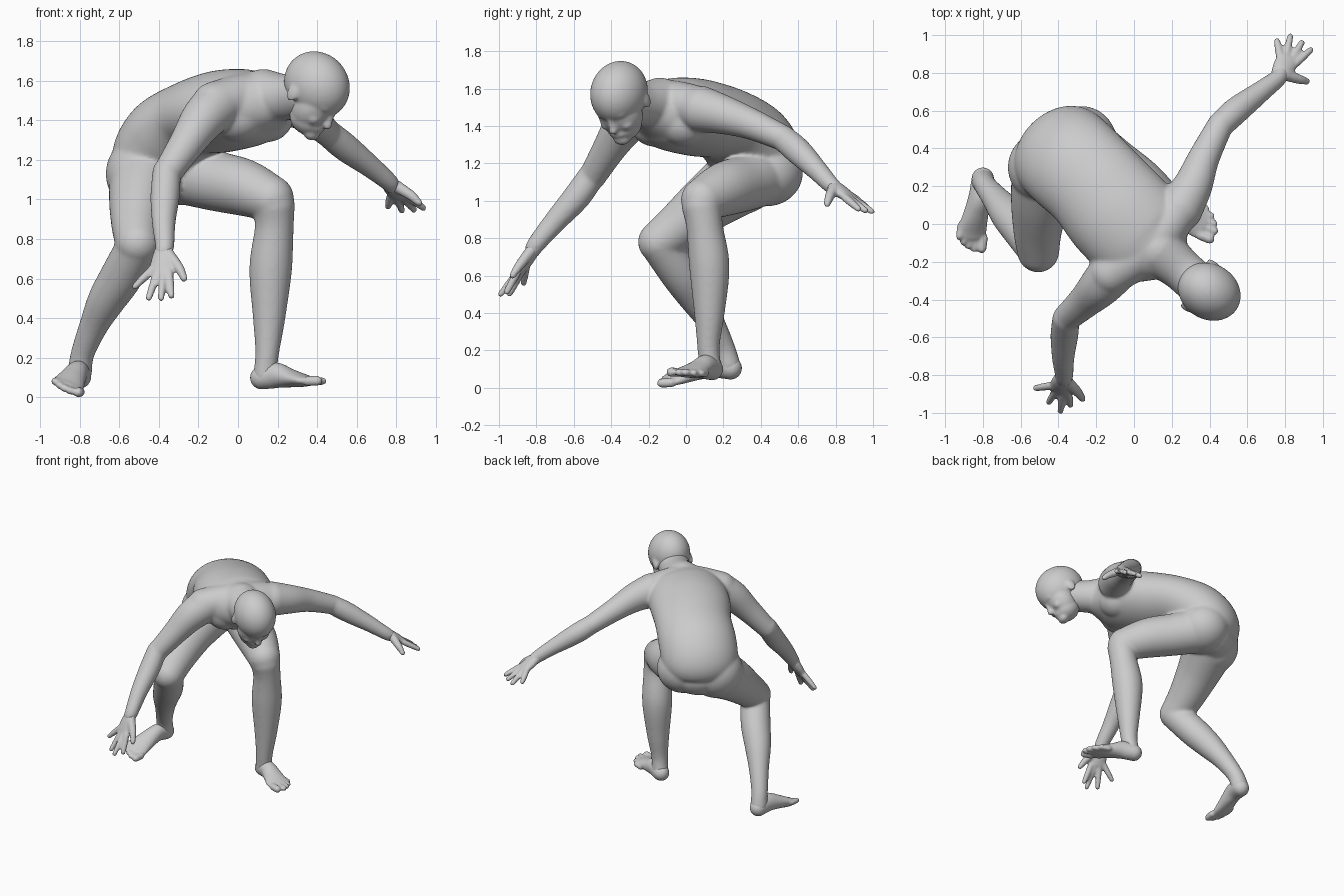
import bpy, bmesh, math
from mathutils import Vector, Matrix

bm = bmesh.new()


def finish(name, smoothing):
    """Fuse all parts built so far into one smooth skin and start afresh."""
    global bm
    bmesh.ops.recalc_face_normals(bm, faces=bm.faces[:])
    me = bpy.data.meshes.new(name)
    bm.to_mesh(me)
    bm.free()
    bm = bmesh.new()
    ob = bpy.data.objects.new(name, me)
    bpy.context.collection.objects.link(ob)
    rm = ob.modifiers.new("fuse", 'REMESH')
    rm.mode = 'VOXEL'
    rm.voxel_size = .009
    rm.use_smooth_shade = True
    sm = ob.modifiers.new("soften", 'SMOOTH')
    sm.factor = .5
    sm.iterations = smoothing


def tube(pts, ref=(1, 0.3, 0.1), sides=32, steps=6):
    """Round-ended loft through (x, y, z, half_width, half_depth) stations."""
    pts = [tuple(p) if len(p) == 5 else tuple(p) + (p[3],) for p in pts]
    P = [Vector(p) for p in [pts[0]] + pts + [pts[-1]]]
    path = []
    for i in range(1, len(P) - 2):
        a, b, c, d = P[i - 1:i + 3]
        for k in range(steps):
            t = k / steps
            path.append(0.5 * (2 * b + (c - a) * t + (2 * a - 5 * b + 4 * c - d) * t * t
                               + (3 * b - a - 3 * c + d) * t ** 3))
    path.append(P[-1])
    cen = [Vector(p[:3]) for p in path]
    st = []
    for i, p in enumerate(path):
        tan = (cen[min(i + 1, len(cen) - 1)] - cen[max(i - 1, 0)]).normalized()
        st.append((cen[i], tan, p[3], p[4]))

    def cap(s, sign):
        c, t, a, b = s
        return [(c + t * sign * min(a, b) * math.sin(f), t, a * math.cos(f), b * math.cos(f))
                for f in (0.3, 0.6, 0.9, 1.2, 1.5)]
    st = cap(st[0], -1)[::-1] + st + cap(st[-1], 1)
    rings = []
    for c, t, a, b in st:
        u = Vector(ref)
        u = (u - t * u.dot(t)).normalized()
        v = t.cross(u)
        rings.append([bm.verts.new(c + u * a * math.cos(q) + v * b * math.sin(q))
                      for q in (2 * math.pi * j / sides for j in range(sides))])
    for r, s in zip(rings, rings[1:]):
        for j in range(sides):
            k = (j + 1) % sides
            bm.faces.new((r[j], r[k], s[k], s[j]))
    bm.faces.new(rings[0][::-1])
    bm.faces.new(rings[-1])


def ball(c, r, axes=None):
    m = Matrix.Translation(c)
    if axes:
        m = m @ Matrix(axes).transposed().to_4x4()
    bmesh.ops.create_icosphere(bm, subdivisions=4, radius=1,
                               matrix=m @ Matrix.Diagonal((*r, 1)))


# torso, from pelvis to neck base
side = (0.7, 0.71, 0)
tube([(-.41, .40, 1.12, .22, .15), (-.40, .39, 1.20, .27, .21), (-.33, .325, 1.32, .28, .217),
      (-.21, .21, 1.41, .275, .195), (-.08, .06, 1.445, .29, .207), (.05, -.07, 1.465, .28, .195),
      (.13, -.14, 1.49, .22, .16), (.2, -.2, 1.51, .12, .12)], side, 64, 8)
ball((-.47, .30, 1.13), (.198, .195, .2))
ball((-.28, .43, 1.15), (.19, .195, .18))
# shoulder girdle and chest muscles
tube([(-.12, -.26, 1.48, .115), (.09, -.11, 1.525, .122), (.25, .10, 1.49, .115)], (0, 0, 1))
ball((.0, -.17, 1.42), (.14, .13, .13))
ball((.15, -.01, 1.42), (.13, .14, .13))
# neck
tube([(.13, -.14, 1.52, .14), (.25, -.24, 1.515, .115), (.35, -.33, 1.53, .115)])
# arms
tube([(-.11, -.25, 1.47, .125), (-.18, -.33, 1.40, .112), (-.26, -.41, 1.28, .09),
      (-.36, -.50, 1.13, .073)])
tube([(-.36, -.50, 1.14, .072), (-.368, -.585, 1.02, .074), (-.375, -.70, .89, .061),
      (-.37, -.80, .77, .049), (-.375, -.82, .735, .044)])
tube([(.24, .08, 1.49, .125), (.31, .20, 1.46, .105), (.37, .35, 1.41, .084),
      (.46, .53, 1.33, .069)])
tube([(.455, .52, 1.335, .069), (.54, .60, 1.265, .072), (.67, .70, 1.165, .057),
      (.76, .77, 1.09, .047), (.775, .795, 1.07, .043)])
# legs: thighs then shins
tube([(-.46, .30, 1.12, .19), (-.495, .13, 1.0, .158), (-.51, -.03, .87, .13),
      (-.507, -.145, .78, .112)])
tube([(-.51, -.135, .76, .106), (-.59, -.03, .61, .107), (-.665, .05, .49, .095),
      (-.73, .13, .36, .073), (-.785, .20, .22, .06), (-.80, .23, .12, .062)])
tube([(-.27, .42, 1.14, .165), (-.12, .31, 1.095, .152), (.03, .20, 1.06, .144),
      (.165, .09, 1.005, .118)])
tube([(.18, .085, .97, .108), (.183, .10, .86, .098), (.165, .125, .65, .108),
      (.157, .125, .4, .082), (.147, .12, .22, .06), (.135, .13, .11, .06)])
finish("body", 18)

# head, built in its own forward / left / up frame
F, S, U = Vector((.656, -.396, -.643)), Vector((.517, .856, 0)), Vector((.55, -.333, .766))
ear_mid = Vector((.352, -.33, 1.533))


def head_ball(f, s, u, r):
    ball(ear_mid + F * f + S * s + U * u, r, (F, S, U))


head_ball(.0125, 0, .07, (.18, .147, .162))     # skull
head_ball(.075, 0, -.02, (.105, .122, .14))     # face
head_ball(.08, 0, -.09, (.098, .098, .085))     # jaw
head_ball(.145, 0, -.135, (.04, .05, .038))     # chin
head_ball(.145, 0, .035, (.04, .09, .03))       # brow
head_ball(.155, 0, -.092, (.03, .05, .03))      # mouth
tube([(*(ear_mid + F * f + U * u), r) for f, u, r in
      ((.168, .03, .017), (.183, -.02, .018), (.19, -.045, .024))], S, 16)  # nose
for s in (-1, 1):
    head_ball(-.005, s * .137, 0, (.034, .014, .045))  # ears
    head_ball(.125, s * .06, -.045, (.045, .04, .04))  # cheeks
finish("head", 5)


def hand(wrist, knuckles, lat, tips, thumb):
    w, k, lat = Vector(wrist), Vector(knuckles), Vector(lat).normalized()
    tube([(*w, .04, .034), (*w.lerp(k, .5), .057, .035), (*k, .063, .025)], lat)
    for i, tip in enumerate(tips):
        b = k + lat * (.047 - .031 * i)
        e = Vector(tip)
        e -= (e - b).normalized() * .015
        tube([(*b, .022), (*b.lerp(e, .5), .021), (*e, .017)], lat, 12)
    b = w.lerp(k, .3) + lat * .025
    e = Vector(thumb)
    tube([(*b, .032), (*(b.lerp(e, .5) + lat * .012), .026), (*b.lerp(e, .92), .018)], lat, 12)


hand((-.37, -.80, .77), (-.39, -.875, .64), (.86, -.43, -.2),
     [(-.335, -.965, .50), (-.39, -1.0, .49), (-.455, -.95, .49), (-.53, -.87, .55)],
     (-.265, -.935, .59))
finish("right_hand", 4)
hand((.76, .77, 1.09), (.815, .87, 1.02), (.9, -.38, -.08),
     [(.945, .93, .95), (.895, .97, .94), (.83, 1.005, .935), (.755, .98, .955)],
     (.925, .752, .975))
finish("left_hand", 4)


def foot(sole, lat, tips, forward):
    tube(sole, lat)
    fwd = Vector(forward)
    for i, tip in enumerate(tips):
        r = .026 if i == 0 else .02
        e = Vector(tip)
        tube([(*(e - fwd * .08), r), (*(e - fwd * r), r)], lat, 12)


foot([(-.80, .24, .105, .06, .062), (-.815, .15, .12, .058, .068), (-.835, .06, .095, .068, .052),
      (-.857, -.03, .062, .082, .034), (-.862, -.065, .054, .08, .026)], (.9, -.1, -.38),
     [(-.81, -.155, .024), (-.85, -.15, .033), (-.88, -.135, .046), (-.905, -.115, .062),
      (-.928, -.085, .08)], (-.15, -.98, -.05))
finish("right_foot", 6)
foot([(.12, .14, .10, .06, .06), (.19, .105, .112, .06, .066), (.26, .065, .098, .07, .048),
      (.335, .015, .085, .085, .031), (.365, .003, .083, .083, .024)], (.38, .92, 0),
     [(.425, -.09, .085), (.447, -.045, .083), (.442, -.005, .082), (.427, .035, .08),
      (.397, .075, .078)], (.92, -.38, .03))
finish("left_foot", 6)
